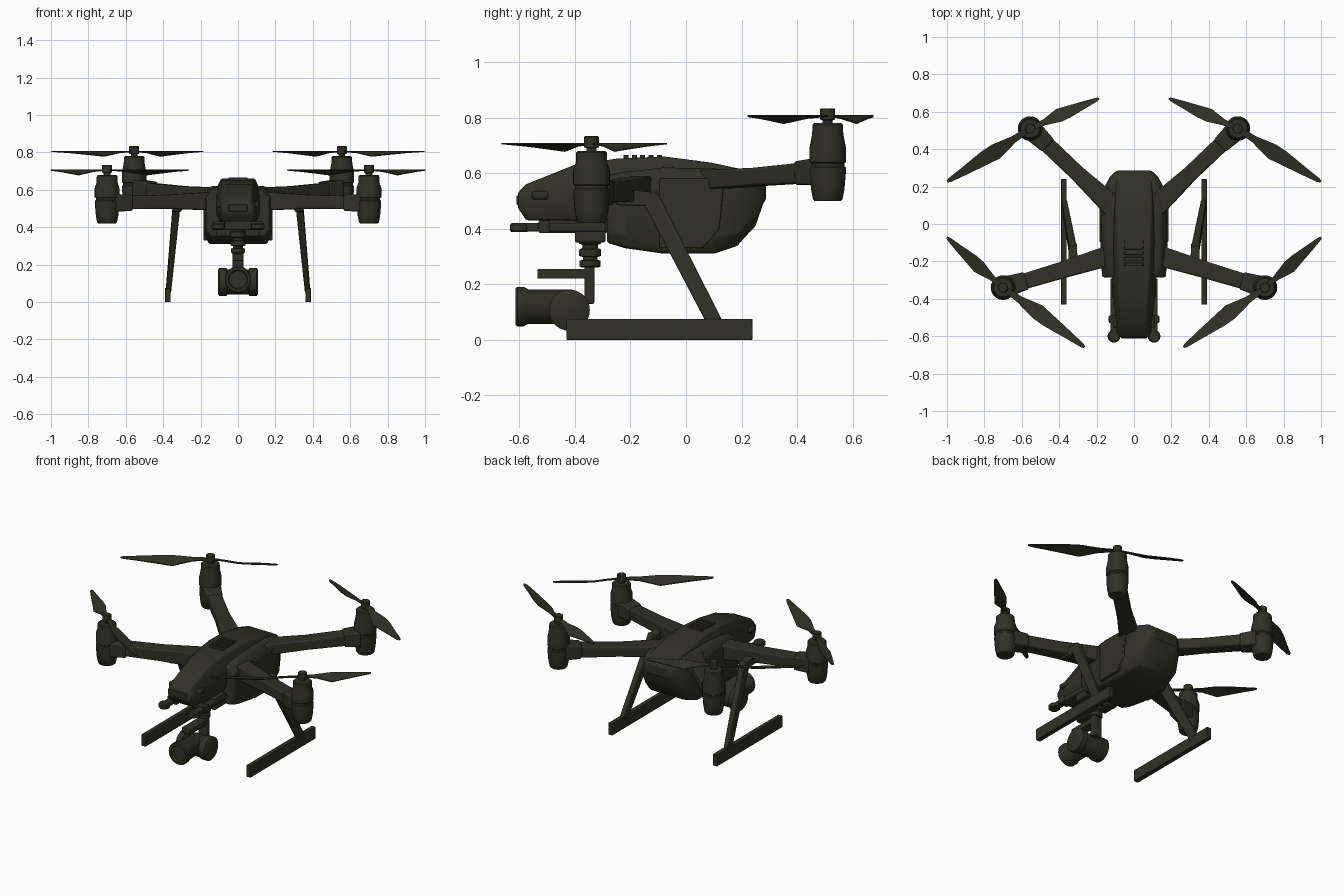
import bpy, bmesh, math
from mathutils import Vector, Matrix

if "Cube" in bpy.data.objects:
    bpy.data.objects.remove(bpy.data.objects["Cube"])

mat = bpy.data.materials.new("dark olive")
mat.diffuse_color = (0.03, 0.03, 0.02, 1)
mat.use_nodes = True
mat.node_tree.nodes["Principled BSDF"].inputs["Base Color"].default_value = mat.diffuse_color


def finish(name, bm, bevel=0, angle=35):
    bmesh.ops.recalc_face_normals(bm, faces=bm.faces[:])
    me = bpy.data.meshes.new(name)
    bm.to_mesh(me)
    bm.free()
    me.materials.append(mat)
    for p in me.polygons:
        p.use_smooth = True
    me.set_sharp_from_angle(angle=math.radians(angle))
    ob = bpy.data.objects.new(name, me)
    bpy.context.collection.objects.link(ob)
    if bevel:
        m = ob.modifiers.new("bevel", 'BEVEL')
        m.width, m.segments, m.limit_method = bevel, 2, 'ANGLE'
    return ob


def loft(name, rings, bevel=0, angle=35):
    bm = bmesh.new()
    rows = [[bm.verts.new(p) for p in r] for r in rings]
    n = len(rows[0])
    for a, b in zip(rows, rows[1:]):
        for i in range(n):
            bm.faces.new((a[i], a[(i + 1) % n], b[(i + 1) % n], b[i]))
    bm.faces.new(rows[0])
    bm.faces.new(rows[-1])
    return finish(name, bm, bevel, angle)


def box(name, x0, x1, y0, y1, z0, z1, bevel=0):
    ring = lambda z: [(x0, y0, z), (x1, y0, z), (x1, y1, z), (x0, y1, z)]
    return loft(name, [ring(z0), ring(z1)], bevel)


def beam(name, pts, sizes, hint=(0, 0, 1), bevel=0.008):
    """Rectangular bar through points; sizes are (side, up) at each point."""
    pts = [Vector(p) for p in pts]
    d = (pts[-1] - pts[0]).normalized()
    side = d.cross(Vector(hint)).normalized()
    up = side.cross(d)
    rings = [[p + side * w * i / 2 + up * h * j / 2
              for i, j in ((-1, -1), (1, -1), (1, 1), (-1, 1))]
             for p, (w, h) in zip(pts, sizes)]
    return loft(name, rings, bevel)


def lathe(name, profile, loc, axis='Z', n=28):
    """Turned part; profile is (radius, distance along axis)."""
    rot = {'Z': Matrix(), 'Y': Matrix.Rotation(-math.pi / 2, 4, 'X'),
           'X': Matrix.Rotation(math.pi / 2, 4, 'Y')}[axis]
    rings = [[Vector(loc) + rot @ Vector((r * math.cos(2 * math.pi * i / n),
              r * math.sin(2 * math.pi * i / n), z)) for i in range(n)]
             for r, z in profile]
    return loft(name, rings)


def hull(name, sections, low, high, bevel):
    """Sections: y, bottom / middle / top half width, bottom z, top z."""
    rings = []
    for y, wb, wm, wt, zb, zt in sections:
        h = zt - zb
        half = [(wb, zb), (wm, zb + low * h), (wm, zb + high * h), (wt, zt)]
        rings.append([(x, y, z) for x, z in half] +
                     [(-x, y, z) for x, z in reversed(half)])
    return loft(name, rings, bevel, 40)


# Body: main pod and the long top shell that ends in the nose
hull("main_pod", [
    (-.285, .145, .17, .13, .35, .59), (-.22, .15, .175, .14, .33, .605),
    (-.08, .155, .18, .145, .31, .62), (.1, .15, .18, .145, .31, .617),
    (.19, .12, .163, .125, .34, .605), (.25, .095, .13, .105, .41, .592),
    (.285, .07, .095, .08, .51, .565)], .17, .85, .012)
hull("top_shell", [
    (-.605, .07, .08, .06, .475, .53), (-.575, .08, .092, .068, .43, .56),
    (-.4, .095, .108, .075, .43, .63), (-.25, .1, .118, .085, .43, .652),
    (-.08, .11, .125, .09, .45, .66), (.09, .11, .125, .095, .45, .638),
    (.22, .1, .115, .09, .45, .61), (.287, .08, .09, .07, .5, .565)],
    .2, .65, .008)
box("nose_underside", -.085, .085, -.5, -.28, .385, .44, .008)
box("nose_window", -.05, .05, -.609, -.6, .485, .52, .003)

# Top cooling vents
for i in range(5):
    y = -.225 + i * .03
    box("vent_slat", -.05, .05, y, y + .018, .64, .666, .002)

for s in (-1, 1):
    # Side access panel, nose sensor and front feeler bars
    panel = [(-.095, .33), (-.095, .58), (.11, .58), (.135, .54),
             (.12, .40), (.06, .33)]
    loft("side_panel", [[(s * x, y, z) for y, z in panel]
                        for x in (.165, .185)], .004)
    box("nose_sensor", s * .085, s * .112, -.555, -.495, .505, .535, .01)
    box("front_bar", s * .085, s * .125, -.58, -.29, .39, .42, .005)
    lathe("front_bar_tip", [(.028, 0), (.034, .006), (.034, .026), (.028, .032)],
          (s * .107, -.60, .388))
    box("front_bar_bracket", s * .07, s * .135, -.53, -.49, .385, .43, .005)
    box("chin_block", s * .04, s * .115, -.40, -.29, .35, .43, .008)

    # Arms with a thicker collar at each motor
    beam("front_arm", [(s * .12, -.165, .54), (s * .38, -.245, .535),
                       (s * .68, -.335, .53)],
         [(.11, .10), (.09, .075), (.08, .07)])
    beam("front_arm_collar", [(s * .575, -.303, .53), (s * .67, -.331, .53)],
         [(.095, .085), (.11, .095)])
    beam("rear_arm", [(s * .10, .08, .575), (s * .30, .268, .587),
                      (s * .53, .487, .605)],
         [(.12, .07), (.085, .065), (.085, .075)])
    beam("rear_arm_collar", [(s * .46, .42, .60), (s * .53, .487, .605)],
         [(.09, .085), (.11, .095)])

    # Motors and propellers
    for place, x, y, z, h, tips in (
            ("front", .70, -.34, .42, .26, ((1, -.07), (.265, -.66))),
            ("rear", .555, .51, .50, .28, ((.185, .67), (1, .227)))):
        lathe(place + "_motor", [
            (.048, 0), (.053, .006), (.06, .04), (.065, .1), (.065, .12),
            (.06, .125), (.06, .135), (.066, .14), (.066, .19), (.056, h - .04),
            (.055, h - .006), (.049, h)], (s * x, y, z))
        lathe(place + "_motor_shaft", [(.018, 0), (.018, .012), (.027, .015),
              (.027, .052), (.024, .055)], (s * x, y, z + h - .002))
        for tip in tips:
            d = Vector((tip[0] - x, tip[1] - y, 0))
            perp = Vector((-d.y, d.x, 0)).normalized()
            k = 1 if d.length > .45 else .85
            rings = []
            for t, a, b, drop in ((0, .014, .014, 0), (.2, .018, .02, .008),
                                  (.42, .038, .048, .027), (.55, .036, .04, .02),
                                  (.8, .02, .025, .008), (.97, .01, .013, .002),
                                  (1, .004, .006, 0)):
                c = Vector((x, y, z + h + .026)) + d * t
                e, f = c + perp * a * k, c - perp * b * k
                f.z -= drop
                up = Vector((0, 0, .0025))
                ring = [e - up, f - up, f + up, e + up]
                rings.append([(s * p.x, p.y, p.z) for p in ring])
            loft(place + "_propeller_blade", rings)

    # Landing gear
    box("landing_skid", s * .36, s * .39, -.43, .24, 0, .075, .003)
    beam("landing_strut", [(s * .328, -.135, .525), (s * .372, .105, .06)],
         [(.062, .04), (.055, .028)], (1, 0, 0), .005)
    beam("landing_strut_mount", [(s * .325, -.25, .515), (s * .328, -.105, .505)],
         [(.05, .06), (.045, .05)], (0, 0, 1), .006)

# Gimbal: damper stack, hanger and top bar
lathe("gimbal_damper", [
    (.03, .26), (.038, .265), (.038, .285), (.026, .288), (.026, .298),
    (.04, .302), (.04, .325), (.028, .33), (.028, .342), (.04, .347),
    (.04, .375), (.032, .38), (.032, .42)], (0, -.345, 0))
box("gimbal_hanger", -.03, .03, -.365, -.33, .13, .27, .004)
box("gimbal_top_bar", -.03, .03, -.535, -.335, .22, .255, .004)

# Camera: cross drum with end caps and forward lens barrel
lathe("camera_drum", [
    (.062, -.108), (.074, -.1), (.074, -.062), (.066, -.056), (.066, .056),
    (.074, .062), (.074, .1), (.062, .108)], (0, -.42, .107), 'X')
lathe("camera_lens_barrel", [
    (.045, .018), (.052, 0), (.066, 0), (.071, .006), (.071, .03), (.062, .045),
    (.062, .2), (.05, .225)], (0, -.613, .12), 'Y')
lathe("camera_lens_glass", [(.046, 0), (.046, .01)], (0, -.603, .12), 'Y')
